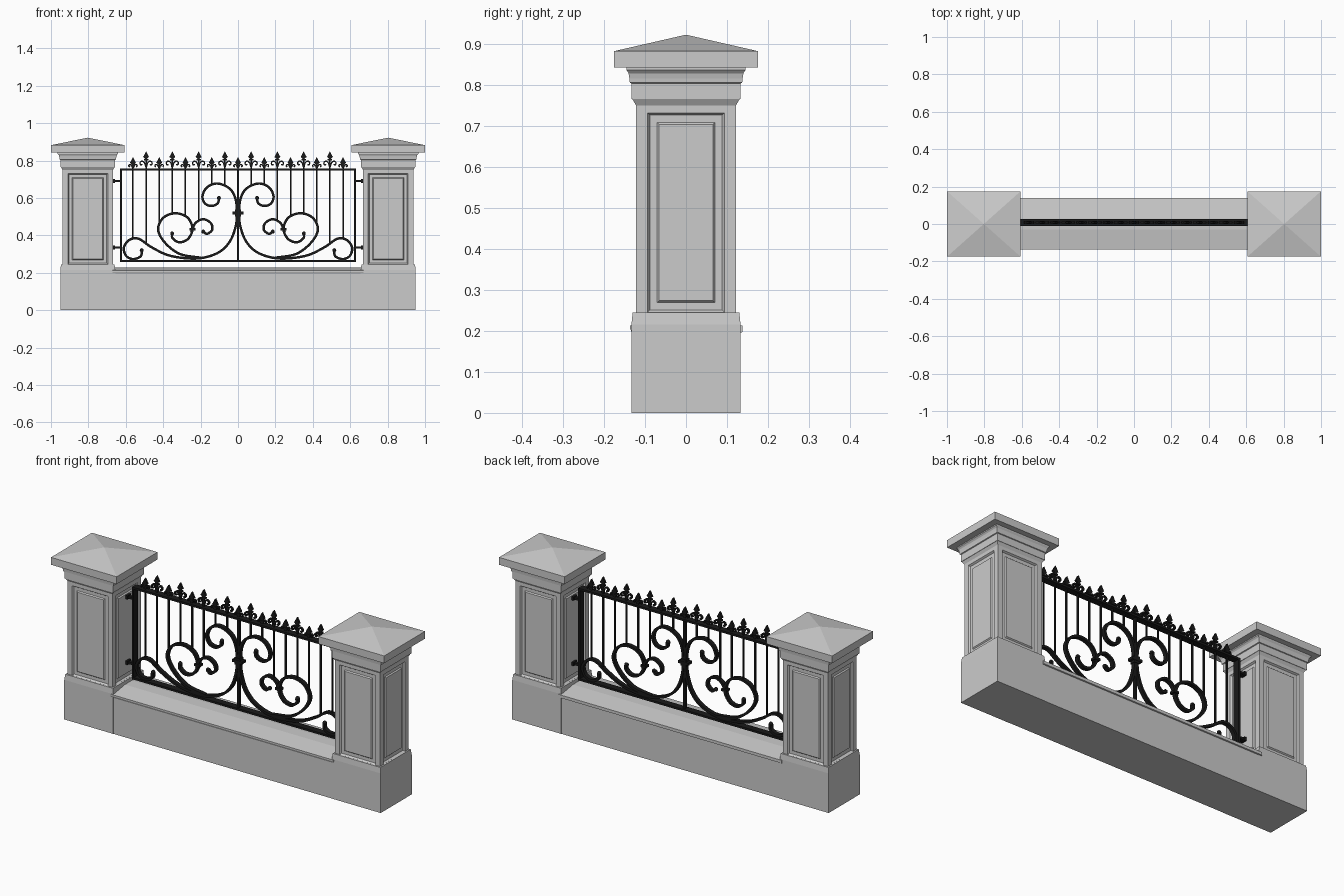
import bpy, bmesh, math
from mathutils import Vector

if "Cube" in bpy.data.objects:
    bpy.data.objects.remove(bpy.data.objects["Cube"])

iron = bpy.data.materials.new("black_iron")
iron.diffuse_color = (0.01, 0.01, 0.01, 1)
iron.use_nodes = True
iron.node_tree.nodes["Principled BSDF"].inputs["Base Color"].default_value = iron.diffuse_color
FY = 0.008            # y of the fence plane


def finish(bm, name, mat=None, smooth=False):
    bmesh.ops.recalc_face_normals(bm, faces=bm.faces)
    me = bpy.data.meshes.new(name)
    bm.to_mesh(me)
    bm.free()
    ob = bpy.data.objects.new(name, me)
    bpy.context.collection.objects.link(ob)
    if mat:
        me.materials.append(mat)
    if smooth:
        bpy.ops.object.select_all(action='DESELECT')
        ob.select_set(True)
        bpy.context.view_layer.objects.active = ob
        bpy.ops.object.shade_smooth_by_angle(angle=math.radians(35))
    return ob


def loft(bm, cx, rings):
    """Stack of rectangles (half x, half y, z)."""
    prev = None
    for hx, hy, z in rings:
        cur = [bm.verts.new((cx + sx * hx, sy * hy, z))
               for sx, sy in ((-1, -1), (1, -1), (1, 1), (-1, 1))]
        if prev:
            for i in range(4):
                j = (i + 1) % 4
                bm.faces.new((prev[i], prev[j], cur[j], cur[i]))
        else:
            bm.faces.new(cur)
        prev = cur
    return prev


def box(bm, x0, x1, z0, z1, d, y=FY):
    r = []
    for yy in (y - d, y + d):
        r.append([bm.verts.new((x, yy, z)) for x, z in ((x0, z0), (x1, z0), (x1, z1), (x0, z1))])
    bridge(bm, r)


def bridge(bm, rings):
    """Skin rings and cap both ends."""
    n = len(rings[0])
    for a, b in zip(rings, rings[1:]):
        for i in range(n):
            bm.faces.new((a[i], a[(i + 1) % n], b[(i + 1) % n], b[i]))
    bm.faces.new(rings[0])
    bm.faces.new(rings[-1])


def spline(pts, n):
    p = [Vector(q) for q in pts]
    p = [2 * p[0] - p[1]] + p + [2 * p[-1] - p[-2]]
    out = []
    for a, b, c, d in zip(p, p[1:], p[2:], p[3:]):
        for k in range(n):
            t = k / n
            out.append(0.5 * (2 * b + (c - a) * t + (2 * a - 5 * b + 4 * c - d) * t * t
                              + (3 * b - a - 3 * c + d) * t ** 3))
    return out + [p[-2]]


def ribbon(bm, pts, w, d, sx=1, ox=0, n=7):
    """Flat bar of half width w and half depth d along an xz path."""
    path = spline(pts, n)
    rings = []
    for i, p in enumerate(path):
        t = (path[min(i + 1, len(path) - 1)] - path[max(i - 1, 0)]).normalized()
        nv = Vector((-t.y, t.x)) * w
        rings.append([bm.verts.new((ox + sx * (p.x + s * nv.x), FY + e * d, p.y + s * nv.y))
                      for s, e in ((-1, -1), (1, -1), (1, 1), (-1, 1))])
    bridge(bm, rings)


def outline(bm, pts, d):
    bridge(bm, [[bm.verts.new((x, y, z)) for x, z in pts] for y in (FY - d, FY + d)])


# Stone pillars
for side, cx in (("left", -0.803), ("right", 0.803)):
    bm = bmesh.new()
    top = loft(bm, cx, [(.147, .133, 0), (.147, .133, .215), (.143, .13, .245)])
    bm.faces.new(top)
    finish(bm, side + "_pillar_base")

    # shaft with recessed frame and raised panel on each side
    bm = bmesh.new()
    loft(bm, cx, [(.135, .122, .217), (.135, .122, .76)])
    bmesh.ops.recalc_face_normals(bm, faces=bm.faces)
    bm.normal_update()
    panels = [f for f in bm.faces if abs(f.normal.z) < .5]
    for f in panels:
        f.normal_update()
        if f.normal.dot(f.calc_center_median() - Vector((cx, 0, .49))) < 0:
            f.normal_flip()
    for th, dep in ((.040, 0), (.008, -.009), (.025, 0), (.007, .006)):
        bmesh.ops.inset_individual(bm, faces=panels, thickness=th, depth=dep)
    finish(bm, side + "_pillar_shaft")

    # stepped crown and pyramid cap
    bm = bmesh.new()
    bm.faces.new(loft(bm, cx, [(.135, .122, .75), (.144, .131, .765), (.146, .133, .765),
                               (.146, .133, .803), (.151, .137, .805), (.152, .138, .815),
                               (.155, .14, .828), (.162, .145, .836), (.162, .145, .843)]))
    finish(bm, side + "_pillar_crown")
    bm = bmesh.new()
    top = loft(bm, cx, [(.197, .175, .842), (.197, .175, .882)])
    apex = bm.verts.new((cx, 0, .922))
    for i in range(4):
        bm.faces.new((top[i], top[(i + 1) % 4], apex))
    finish(bm, side + "_pillar_cap")

# Low wall with a small coping lip
bm = bmesh.new()
prof = [(-.132, 0), (.132, 0), (.132, .195), (.138, .197), (.138, .213), (.03, .228),
        (-.03, .228), (-.136, .213), (-.136, .205), (-.132, .195)]
bridge(bm, [[bm.verts.new((x, y, z)) for y, z in prof] for x in (-.67, .67)])
finish(bm, "low_wall")

# Iron frame, wall brackets and centre post
bm = bmesh.new()
box(bm, -.63, .63, .747, .758, .018)
box(bm, -.63, .63, .257, .268, .018)
for s in (-1, 1):
    xs = sorted((s * .63, s * .619))
    box(bm, *xs, .257, .758, .018)
    for z in (.335, .69):
        box(bm, *sorted((s * .62, s * .68)), z - .006, z + .006, .01)
        box(bm, *sorted((s * .658, s * .67)), z - .01, z + .01, .015)
box(bm, -.006, .006, .262, .75, .008)
finish(bm, "fence_frame", iron)

# Pickets, ending on the scrolls below them
bm = bmesh.new()
STEP = .0702
foot = [.67, .665, .67, .478, .503, .518, .47, .352, .385]
for k in range(-8, 9):
    x = k * STEP
    box(bm, x - .004, x + .004, foot[abs(k)], .772 if k % 2 == 0 else .80, .004)
finish(bm, "pickets", iron)

# Scrollwork
scrolls = {
    "upper_scroll": [(.004, .50), (.012, .59), (.045, .65), (.11, .677), (.165, .657), (.19, .61),
                     (.176, .57), (.14, .557), (.108, .572), (.102, .60)],
    "long_scroll": [(.004, .53), (.012, .45), (.045, .365), (.11, .305), (.22, .276), (.36, .29),
                    (.46, .335), (.53, .381), (.58, .376), (.61, .335), (.598, .29), (.56, .273),
                    (.52, .288), (.515, .32)],
    "large_scroll": [(.20, .28), (.31, .30), (.39, .36), (.427, .43), (.40, .493), (.335, .518),
                     (.27, .495), (.243, .435), (.268, .38), (.315, .363), (.35, .385), (.352, .41)],
    "small_scroll": [(.25, .415), (.228, .465), (.185, .486), (.145, .465), (.138, .43),
                     (.165, .408), (.186, .42)],
}
for name, pts in scrolls.items():
    bm = bmesh.new()
    for s in (-1, 1):
        ribbon(bm, pts, .0065, .011, s)
        ex, ez = pts[-1]
        r = bmesh.ops.create_uvsphere(bm, u_segments=10, v_segments=6, radius=.011)
        bmesh.ops.translate(bm, verts=r["verts"], vec=(s * ex, FY, ez))
    finish(bm, name, iron, True)

# Collars binding the scrolls
bm = bmesh.new()
box(bm, -.03, .03, .512, .526, .017)
box(bm, -.017, .017, .50, .538, .015)
for s in (-1, 1):
    box(bm, s * .242 - .016, s * .242 + .016, .427, .44, .015)
finish(bm, "scroll_collars", iron)

# Finials: tall lilies alternate with short spears
bm = bmesh.new()
leaf = [(0, 0), (.007, .008), (.016, .016), (.01, .027), (0, .046)]
leaf += [(-x, z) for x, z in leaf[-2:0:-1]]
curl = [(.002, .765), (.008, .787), (.021, .797), (.032, .789), (.029, .777), (.02, .779)]
small = [(.002, .76), (.007, .773), (.016, .779), (.023, .772), (.018, .765)]
for k in range(-8, 9):
    x, tall = k * STEP, k % 2
    base = .803 if tall else .772
    outline(bm, [(x + px, base + pz) for px, pz in leaf], .006)
    box(bm, x - .012, x + .012, base - .004, base + .004, .008)
    for s in (-1, 1):
        ribbon(bm, curl if tall else small, .0035, .006, s, x, 3)
finish(bm, "finials", iron)
